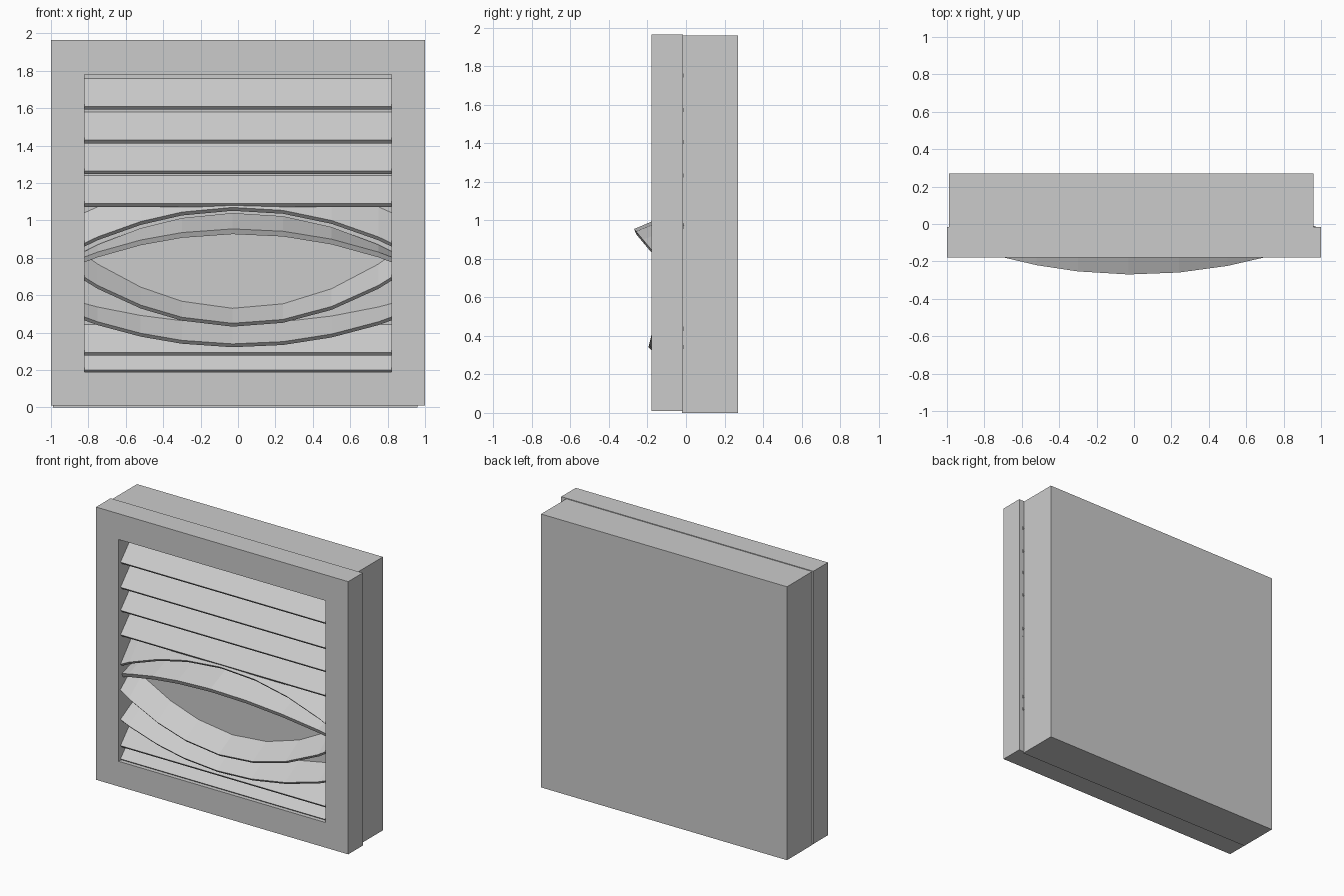
import bpy, bmesh

if "Cube" in bpy.data.objects:
    bpy.data.objects.remove(bpy.data.objects["Cube"])

# stations along the width of a bent slat (low-poly arc)
ARC = [-0.97, -0.75, -0.52, -0.3, -0.03, 0.24, 0.5, 0.75, 0.97]


def finish(name, bm):
    bmesh.ops.recalc_face_normals(bm, faces=bm.faces)
    mesh = bpy.data.meshes.new(name)
    bm.to_mesh(mesh)
    bm.free()
    obj = bpy.data.objects.new(name, mesh)
    bpy.context.collection.objects.link(obj)
    return obj


def loft(name, sections, closed=False):
    """Skin a list of equal-length cross-sections; cap the ends or close the ring."""
    bm = bmesh.new()
    rings = [[bm.verts.new(p) for p in s] for s in sections]
    n = len(rings[0])
    pairs = list(zip(rings, rings[1:]))
    if closed:
        pairs.append((rings[-1], rings[0]))
    else:
        bm.faces.new(rings[0])
        bm.faces.new(rings[-1])
    for a, b in pairs:
        for i in range(n):
            j = (i + 1) % n
            bm.faces.new((a[i], a[j], b[j], b[i]))
    return finish(name, bm)


def slat(name, front, back, xs=(-0.97, 0.97), drop=(0.018, -0.018)):
    """front/back edges are (y, y_bend, z, z_bend), bending with x squared."""
    sections = []
    for x in xs:
        fy, fz = front[0] + front[1] * x * x, front[2] + front[3] * x * x
        by, bz = back[0] + back[1] * x * x, back[2] + back[3] * x * x
        sections.append([(x, fy, fz), (x, by, bz),
                         (x, by + drop[0] * 0.3, bz + drop[1]),
                         (x, fy + drop[0], fz + drop[1])])
    return loft(name, sections)


# front frame: rectangular ring, one section per corner
Y0, Y1 = -0.18, -0.015
outer = [(-1, 0.01), (1, 0.01), (1, 1.965), (-1, 1.965)]
inner = [(-0.82, 0.19), (0.82, 0.19), (0.82, 1.78), (-0.82, 1.78)]
loft("front_frame",
     [[(o[0], Y0, o[1]), (o[0], Y1, o[1]), (i[0], Y1, i[1]), (i[0], Y0, i[1])]
      for o, i in zip(outer, inner)], closed=True)

# solid housing behind the frame
loft("rear_housing",
     [[(x, -0.02, 0), (x, 0.27, 0), (x, 0.27, 1.96), (x, -0.02, 1.96)]
      for x in (-0.99, 0.96)])

# straight slats
for k, z in enumerate((1.61, 1.43, 1.265, 1.09, 0.295, 0.20)):
    slat(f"straight_slat_{k + 1}", (-0.16, 0, z, 0), (-0.015, 0, z + 0.155, 0))

# bent slats around the pried-open gap
slat("upper_arched_slat", (-0.16, 0, 1.07, -0.28), (-0.015, 0, 1.225, -0.26), ARC)
slat("protruding_slat", (-0.27, 0.184, 0.955, -0.22), (-0.07, 0.05, 1.04, -0.30),
     ARC, drop=(0.012, -0.028))
slat("lower_bent_slat", (-0.178, 0.02, 0.45, 0.36), (-0.02, 0, 0.53, 0.42), ARC)
slat("lowest_bent_slat", (-0.195, 0.05, 0.34, 0.21), (-0.02, 0, 0.45, 0.155), ARC)
